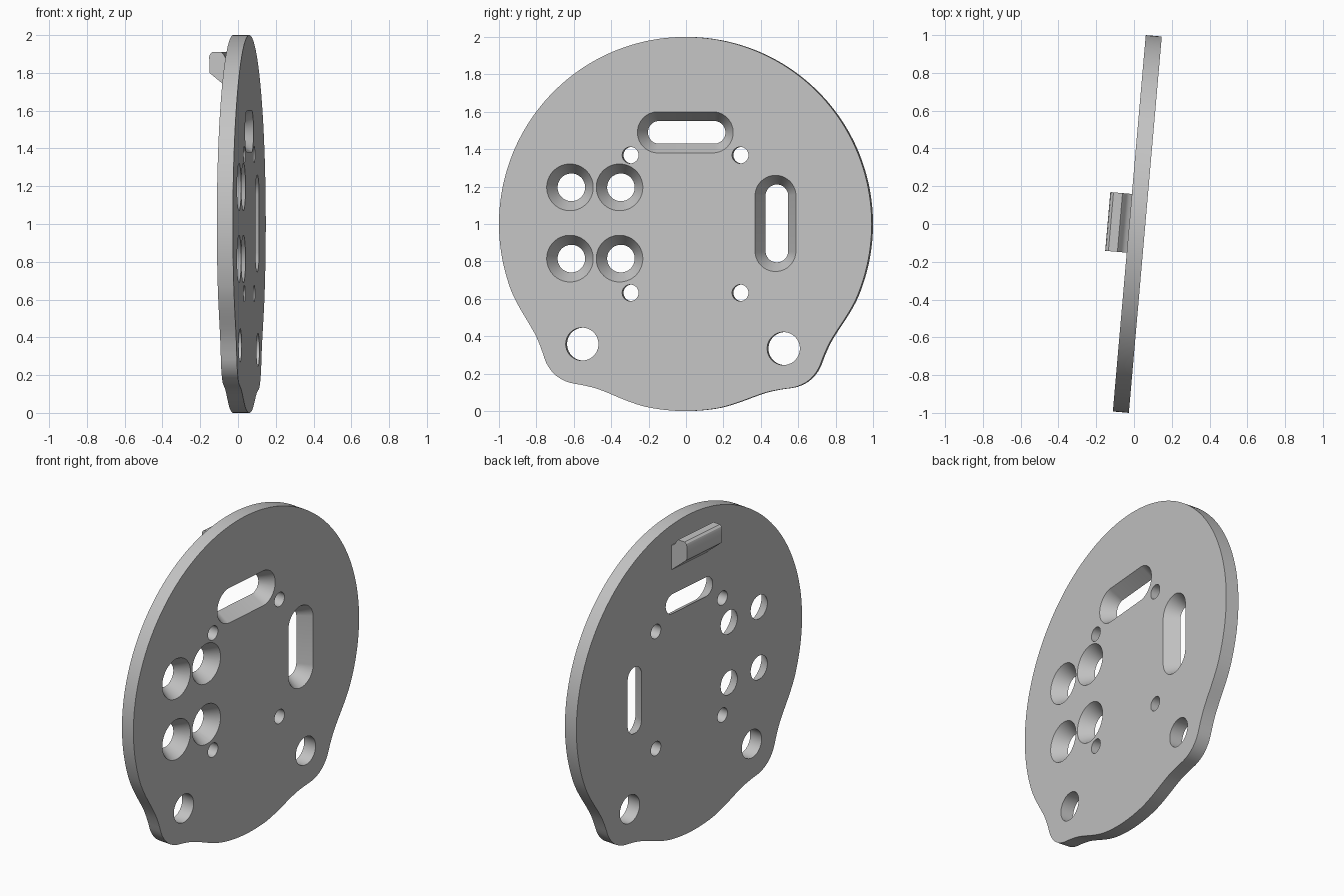
import bpy, bmesh, math
from math import sin, cos, pi, radians

if "Cube" in bpy.data.objects:
    bpy.data.objects.remove(bpy.data.objects["Cube"], do_unlink=True)

HALF = 0.0425                       # half the plate thickness
TURN, SHIFT = radians(-5), 0.0175   # pose of the whole part

grey = bpy.data.materials.new("plain_grey")
grey.use_nodes = True
grey.diffuse_color = (0.55, 0.55, 0.55, 1)
for node in grey.node_tree.nodes:
    if node.type == 'BSDF_PRINCIPLED':
        node.inputs["Base Color"].default_value = grey.diffuse_color


def loft(bm, ring_a, ring_b):
    """Close two matching rings of points into a solid."""
    a = [bm.verts.new(p) for p in ring_a]
    b = [bm.verts.new(p) for p in ring_b]
    bm.faces.new(a)
    bm.faces.new(b[::-1])
    for i in range(len(a)):
        j = (i + 1) % len(a)
        bm.faces.new((a[i], b[i], b[j], a[j]))


def finish(name, bm):
    bmesh.ops.recalc_face_normals(bm, faces=bm.faces)
    mesh = bpy.data.meshes.new(name)
    bm.to_mesh(mesh)
    bm.free()
    mesh.materials.append(grey)
    obj = bpy.data.objects.new(name, mesh)
    bpy.context.collection.objects.link(obj)
    return obj


def activate(obj):
    bpy.ops.object.select_all(action='DESELECT')
    obj.select_set(True)
    bpy.context.view_layer.objects.active = obj


# Disc outline: a unit circle with two ears blended into its lower edge
EAR_STEP = 4
EAR_RADII = [1.067, 1.055, 1.024, 1.002, 0.994, 0.994, 0.997, 1, 1, 1]
EAR_ANGLES = (180 + 49.2, 360 - 51.6)


def edge_radius(deg):
    t = min(abs(deg - a) for a in EAR_ANGLES) / EAR_STEP
    i = int(t)
    if i > 7:
        return 1.0
    f = t - i
    p0, p1, p2, p3 = (EAR_RADII[abs(i + k)] for k in (-1, 0, 1, 2))
    return p1 + f / 2 * (p2 - p0 + f * (2 * p0 - 5 * p1 + 4 * p2 - p3
                                        + f * (3 * (p1 - p2) + p3 - p0)))


def outline(x, count=240):
    pts = []
    for k in range(count):
        deg = 360 * k / count
        r = edge_radius(deg)
        pts.append((x, r * cos(radians(deg)), 1 + r * sin(radians(deg))))
    return pts


def slot_ring(x, y, z, r, long_y=0, long_z=0, count=48):
    """Circle, or a round-ended slot when stretched along y or z."""
    pts = []
    for k in range(count):
        a = 2 * pi * (k + 0.5) / count
        pts.append((x, y + r * cos(a) + math.copysign(long_y, cos(a)),
                    z + r * sin(a) + math.copysign(long_z, sin(a))))
    return pts


bm = bmesh.new()
loft(bm, outline(-HALF), outline(HALF))
plate = finish("round_plate", bm)

# Openings: y, z, front radius, back radius, stretch along y, stretch along z
openings = [(s * 0.295, 1 + t * 0.368, 0.044, 0.044, 0, 0)
            for s in (-1, 1) for t in (-1, 1)]
openings += [(y, z, 0.125, 0.074, 0, 0)
             for y in (-0.619, -0.353) for z in (0.815, 1.196)]
openings += [(0, 1.49, 0.11, 0.061, 0.147, 0),
             (0.484, 1.003, 0.11, 0.061, 0, 0.147),
             (-0.554, 0.358, 0.088, 0.088, 0, 0),
             (0.527, 0.334, 0.088, 0.088, 0, 0)]

bm = bmesh.new()
OVER = 0.005
for y, z, front, back, long_y, long_z in openings:
    grow = (front - back) * OVER / (2 * HALF)
    loft(bm, slot_ring(-HALF - OVER, y, z, back - grow, long_y, long_z),
         slot_ring(HALF + OVER, y, z, front + grow, long_y, long_z))
cutter = finish("opening_cutter", bm)
cutter.hide_render = True

activate(plate)
mod = plate.modifiers.new("openings", 'BOOLEAN')
mod.operation, mod.solver, mod.object = 'DIFFERENCE', 'EXACT', cutter
bpy.ops.object.modifier_apply(modifier=mod.name)
bpy.data.objects.remove(cutter, do_unlink=True)

# Hooked lug on the back: side profile (x, z) extruded along the plate
profile = [(-0.035, 1.70), (-0.155, 1.80), (-0.157, 1.885), (-0.152, 1.9),
           (-0.14, 1.91), (-0.092, 1.91), (-0.082, 1.9), (-0.07, 1.88),
           (-0.056, 1.867), (-0.035, 1.86)]
bm = bmesh.new()
loft(bm, [(x, -0.156, z) for x, z in profile],
     [(x, 0.156, z) for x, z in profile])
lug = finish("back_lug", bm)

# Shading and pose
for obj in (plate, lug):
    activate(obj)
    bpy.ops.object.shade_smooth_by_angle(angle=radians(30))
    obj.rotation_euler.z = TURN
    obj.location.x = SHIFT
